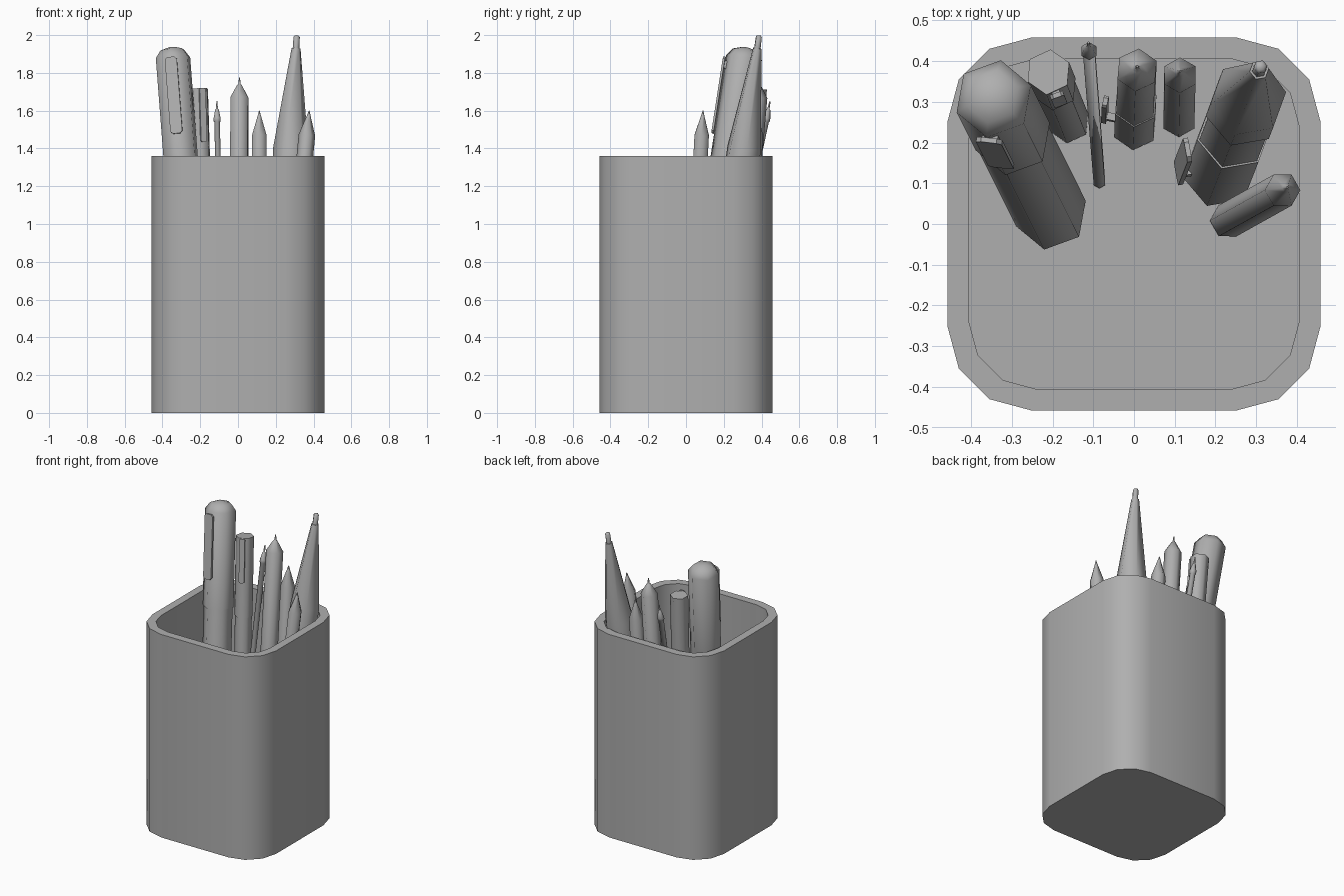
import bpy, bmesh
from math import sin, cos, radians, pi
from mathutils import Vector, Matrix

if "Cube" in bpy.data.objects:
    bpy.data.objects.remove(bpy.data.objects["Cube"])

grey = bpy.data.materials.new("dark_grey")
grey.diffuse_color = (0.43, 0.43, 0.43, 1)
grey.use_nodes = True
grey.node_tree.nodes["Principled BSDF"].inputs["Base Color"].default_value = grey.diffuse_color


def finish(bm, name, angle, matrix=None):
    bmesh.ops.recalc_face_normals(bm, faces=bm.faces)
    me = bpy.data.meshes.new(name)
    bm.to_mesh(me)
    bm.free()
    me.materials.append(grey)
    ob = bpy.data.objects.new(name, me)
    bpy.context.collection.objects.link(ob)
    if matrix:
        ob.matrix_world = matrix
    bpy.ops.object.select_all(action='DESELECT')
    ob.select_set(True)
    bpy.context.view_layer.objects.active = ob
    bpy.ops.object.shade_smooth_by_angle(angle=radians(angle))
    return ob


def loft(rings):
    """Skin a stack of equal rings and close both ends."""
    bm = bmesh.new()
    vs = [[bm.verts.new(p) for p in ring] for ring in rings]
    n = len(vs[0])
    for a, b in zip(vs, vs[1:]):
        for i in range(n):
            j = (i + 1) % n
            bm.faces.new((a[i], a[j], b[j], b[i]))
    bm.faces.new(vs[0])
    bm.faces.new(vs[-1])
    return bm


def rounded_square(half, radius, z, segs=3):
    pts = []
    for q in range(4):
        a0 = q * pi / 2
        sx, sy = ((1, 1), (-1, 1), (-1, -1), (1, -1))[q]
        for k in range(segs + 1):
            a = a0 + k * pi / 2 / segs
            pts.append((sx * (half - radius) + radius * cos(a),
                        sy * (half - radius) + radius * sin(a), z))
    return pts


def tilted(base, tip):
    base, tip = Vector(base), Vector(tip)
    d = (tip - base).normalized()
    q = Vector((0, 0, 1)).rotation_difference(d)
    return Matrix.Translation(base) @ q.to_matrix().to_4x4(), d.z, base.z


def pen(name, base, tip, profile, spin=20, clip=None):
    """Six-sided leaning pen; profile is (world height, radius)."""
    m, dz, z0 = tilted(base, tip)
    rings = []
    for z, r in profile:
        rings.append([(r * cos(radians(spin + 60 * i)), r * sin(radians(spin + 60 * i)),
                       (z - z0) / dz) for i in range(6)])
    finish(loft(rings), name, 65, m)
    if clip:
        # flat strip standing off the side, with a small joining block
        ang, off, za, zb, width, root, gap = clip
        turn = m @ Matrix.Rotation(radians(ang), 4, 'Z')
        parts = (("_clip", off, za, zb, width, 0.012),
                 ("_clip_root", off - gap / 2, root - 0.02, root + 0.02, width * 0.6, gap))
        for suffix, x, a, b, w, t in parts:
            bm = bmesh.new()
            c = ((a + b) / 2 - z0) / dz
            bmesh.ops.create_cube(bm, size=1, matrix=Matrix.Translation((x, 0, c))
                                  @ Matrix.Diagonal((t, w, (b - a) / dz, 1)))
            if suffix == "_clip":
                edges = [e for e in bm.edges
                         if abs(e.verts[0].co.x - e.verts[1].co.x) > t * 0.5]
                bmesh.ops.bevel(bm, geom=edges, offset=w * 0.2, segments=1,
                                affect='EDGES')
            finish(bm, name + suffix, 30, turn)


# cup: outer wall, rim, inner wall and floor
finish(loft([rounded_square(0.458, 0.208, 0), rounded_square(0.458, 0.208, 1.36),
             rounded_square(0.405, 0.165, 1.36), rounded_square(0.405, 0.165, 0.05)]),
       "cup", 40)

# thick capped marker
pen("marker", (-0.204, 0.026, 0.06), (-0.348, 0.315, 1.93),
    [(0.06, 0.091), (1.28, 0.091), (1.28, 0.097), (1.88, 0.097), (1.92, 0.067), (1.935, 0.02)],
    20, (-97, 0.102, 1.465, 1.87, 0.064, 1.83, 0.03))

# capped pen
pen("capped_pen", (-0.16, 0.25, 0.055), (-0.21, 0.373, 1.72),
    [(0.055, 0.052), (1.2, 0.052), (1.2, 0.056), (1.715, 0.056)],
    25, (-70, 0.06, 1.43, 1.715, 0.034, 1.68, 0.03))

# thin pen
pen("thin_pen", (-0.085, 0.103, 0.055), (-0.112, 0.445, 1.65),
    [(0.055, 0.016), (1.54, 0.017), (1.545, 0.021), (1.56, 0.021), (1.605, 0.011),
     (1.61, 0.006), (1.65, 0.003)], 30)

# ballpoint, point up, cap on the far end
pen("ballpoint", (0.002, 0.237, 0.055), (0.008, 0.387, 1.775),
    [(0.055, 0.056), (0.7, 0.056), (0.7, 0.053), (1.67, 0.053), (1.735, 0.014),
     (1.74, 0.007), (1.775, 0.003)],
    25, (168, 0.076, 0.15, 0.6, 0.03, 0.2, 0.035))

# large felt pen, long tapered nose up
pen("felt_pen", (0.21, 0.13, 0.06), (0.311, 0.387, 2.0),
    [(0.06, 0.092), (0.75, 0.092), (0.75, 0.087), (1.2, 0.087), (1.2, 0.095), (1.4, 0.095),
     (1.93, 0.024), (1.93, 0.018), (1.99, 0.017), (1.998, 0.01)],
    10, (190, 0.108, 0.15, 0.6, 0.06, 0.22, 0.035))

# two pencils
for name, base, tip, spin in (
        ("pencil_back", (0.11, 0.257, 0.055), (0.113, 0.375, 1.6), 30),
        ("pencil_right", (0.23, 0.008, 0.055), (0.377, 0.09, 1.6), 0)):
    pen(name, base, tip, [(0.055, 0.044), (1.47, 0.044), (1.57, 0.011), (1.6, 0.002)], spin)
